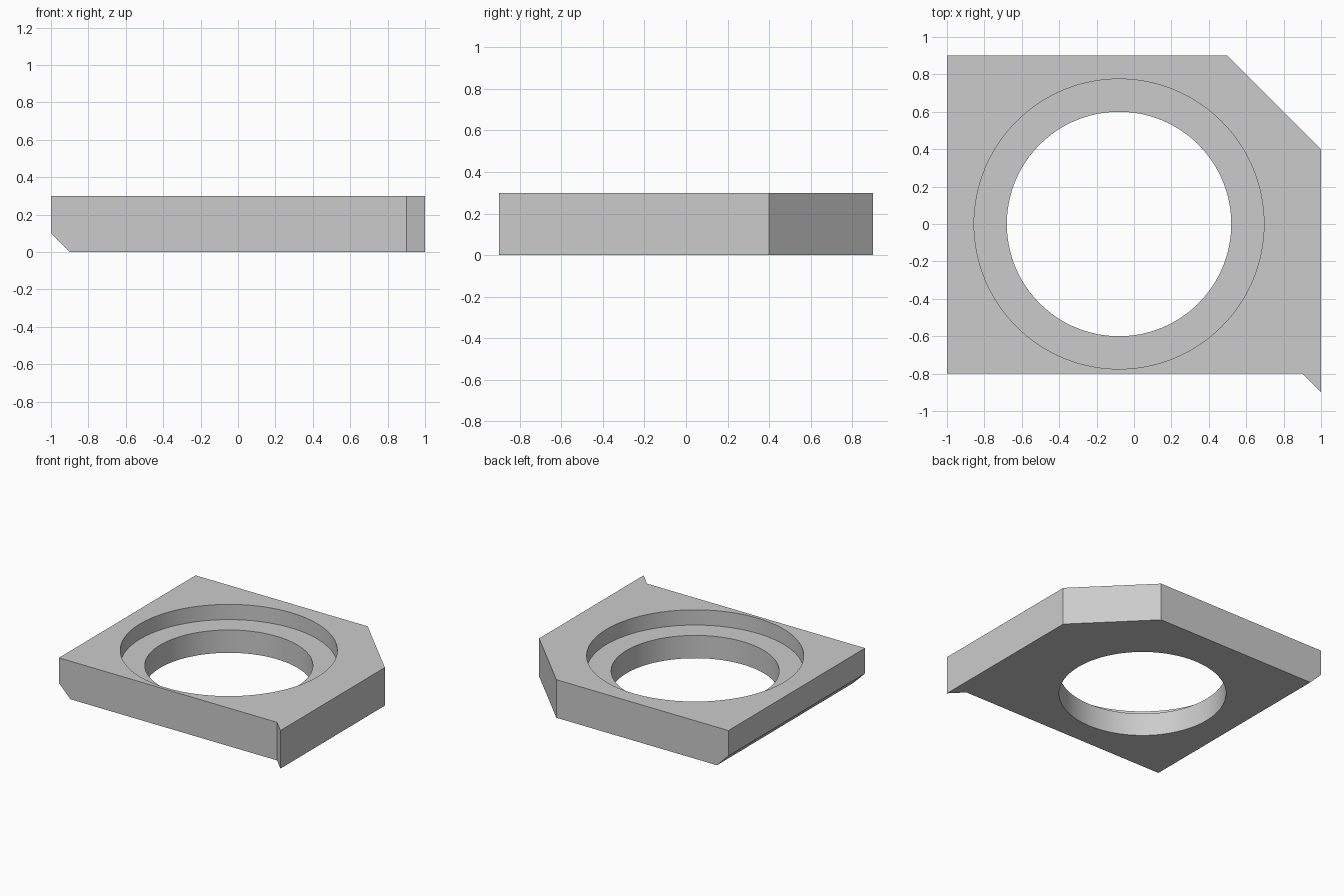
import bpy
import bmesh
from mathutils import Vector

cube = bpy.data.objects.get("Cube")
if cube:
    bpy.data.objects.remove(cube, do_unlink=True)

HEIGHT = 0.3
LEDGE = 0.18
CENTRE = (-0.08, 0.0)

grey = bpy.data.materials.new("light grey")
grey.use_nodes = True
grey.diffuse_color = (0.6, 0.6, 0.6, 1)
grey.node_tree.nodes["Principled BSDF"].inputs["Base Color"].default_value = (0.6, 0.6, 0.6, 1)


def prism(name, points, direction):
    """Extrude a closed outline into a solid."""
    bm = bmesh.new()
    face = bm.faces.new([bm.verts.new(p) for p in points])
    out = bmesh.ops.extrude_face_region(bm, geom=[face])
    moved = [v for v in out["geom"] if isinstance(v, bmesh.types.BMVert)]
    bmesh.ops.translate(bm, verts=moved, vec=Vector(direction))
    bmesh.ops.recalc_face_normals(bm, faces=bm.faces)
    mesh = bpy.data.meshes.new(name)
    bm.to_mesh(mesh)
    bm.free()
    mesh.materials.append(grey)
    obj = bpy.data.objects.new(name, mesh)
    bpy.context.collection.objects.link(obj)
    return obj


def bore(name, radius, bottom):
    """Cylindrical cutter reaching from a given height past the top."""
    depth = 0.5 - bottom
    bpy.ops.mesh.primitive_cylinder_add(
        vertices=128, radius=radius, depth=depth,
        location=(*CENTRE, bottom + depth / 2))
    obj = bpy.context.object
    obj.name = name
    obj.data.materials.append(grey)
    return obj


# Plate with a cut rear corner and a small pointed lip at the front
outline = [(-1, -0.8), (0.9, -0.8), (1, -0.9), (1, 0.4), (0.5, 0.9), (-1, 0.9)]
plate = prism("plate", [(x, y, 0) for x, y in outline], (0, 0, HEIGHT))

# Chamfer along the lower side edge, through hole and stepped recess
wedge = [(-1.1, -1, 0.2), (-0.8, -1, -0.1), (-1.1, -1, -0.1)]
cutters = [
    prism("chamfer_cutter", wedge, (0, 2, 0)),
    bore("hole_cutter", 0.6, -0.2),
    bore("recess_cutter", 0.775, LEDGE),
]

bpy.ops.object.select_all(action="DESELECT")
bpy.context.view_layer.objects.active = plate
plate.select_set(True)
for cutter in cutters:
    mod = plate.modifiers.new(cutter.name, "BOOLEAN")
    mod.operation = "DIFFERENCE"
    mod.solver = "EXACT"
    mod.object = cutter
    bpy.ops.object.modifier_apply(modifier=mod.name)
    bpy.data.objects.remove(cutter, do_unlink=True)

bpy.ops.object.shade_smooth_by_angle(angle=0.5)
